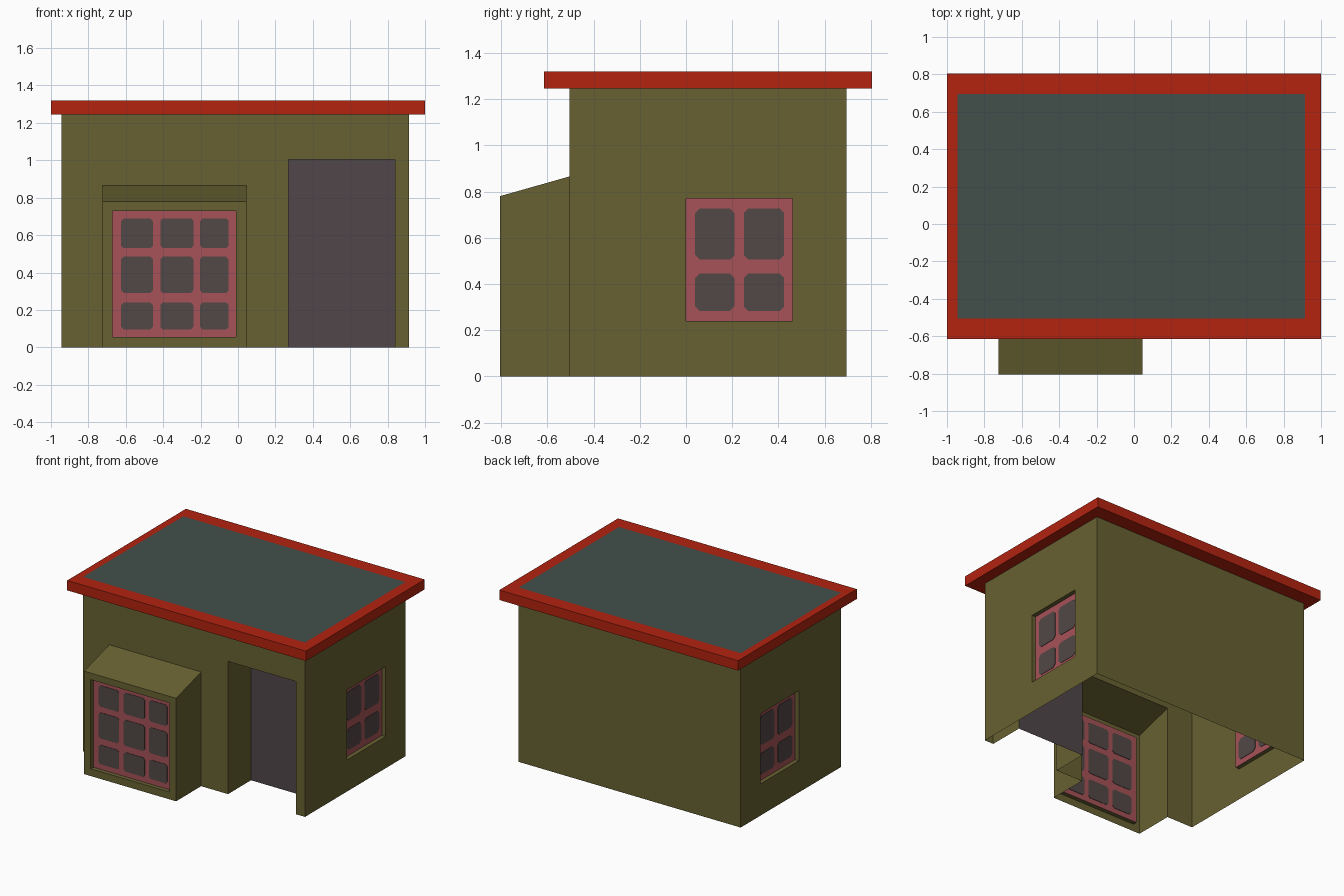
import bpy, bmesh

if "Cube" in bpy.data.objects:
    bpy.data.objects.remove(bpy.data.objects["Cube"])


def material(name, rgb):
    lin = [((c / 255 + 0.055) / 1.055) ** 2.4 for c in rgb]
    m = bpy.data.materials.new(name)
    m.diffuse_color = (*lin, 1)
    m.use_nodes = True
    m.node_tree.nodes["Principled BSDF"].inputs["Base Color"].default_value = m.diffuse_color
    return m


OLIVE = material("olive plaster", (104, 97, 50))
RED = material("red trim", (179, 35, 16))
TEAL = material("dark teal roofing", (66, 79, 74))
PINK = material("pink frame", (166, 82, 87))
GLASS = material("dark glass", (82, 72, 70))
DOOR = material("purple grey door", (80, 70, 73))


def make(name, faces, *mats, rule=None):
    """Object from a list of polygons; rule(face index) picks the material."""
    bm = bmesh.new()
    for i, pts in enumerate(faces):
        f = bm.faces.new([bm.verts.new(p) for p in pts])
        f.material_index = rule(i) if rule else 0
    bmesh.ops.remove_doubles(bm, verts=bm.verts, dist=1e-4)
    me = bpy.data.meshes.new(name)
    bm.to_mesh(me)
    bm.free()
    for m in mats:
        me.materials.append(m)
    ob = bpy.data.objects.new(name, me)
    bpy.context.collection.objects.link(ob)
    return ob


def corners(r):
    u0, u1, v0, v1 = r
    return [(u0, v0), (u1, v0), (u1, v1), (u0, v1)]


def panel(P, outer, holes=()):
    """Flat rectangle on plane P with rectangular holes."""
    us = sorted({u for r in (outer, *holes) for u in r[:2]})
    vs = sorted({v for r in (outer, *holes) for v in r[2:]})
    out = []
    for a, b in zip(us, us[1:]):
        for c, d in zip(vs, vs[1:]):
            m, n = (a + b) / 2, (c + d) / 2
            if not any(h[0] < m < h[1] and h[2] < n < h[3] for h in holes):
                out.append([P(u, v, 0) for u, v in corners((a, b, c, d))])
    return out


def reveal(P, hole, depth, sill=True):
    """Side faces of a recessed opening."""
    c = corners(hole)
    pairs = list(zip(c, c[1:] + c[:1]))
    return [[P(*a, 0), P(*b, 0), P(*b, depth), P(*a, depth)]
            for a, b in (pairs if sill else pairs[1:])]


# Main dimensions
X0, X1, Y0, Y1, H, TOP = -0.945, 0.915, -0.505, 0.695, 1.245, 1.32
BX0, BX1, BY, BZ0, BZ1 = -0.725, 0.045, -0.805, 0.78, 0.865
RECESS, DOOR_DEPTH = 0.032, 0.275

# Planes: (across, up, depth inward) to world
front = lambda u, v, d: (u, Y0 + d, v)
back = lambda u, v, d: (-u, Y1 - d, v)
right = lambda u, v, d: (X1 - d, u, v)
left = lambda u, v, d: (X0 + d, 0.46 - u, v)
bay = lambda u, v, d: (u, BY + d, v)

door_hole = (0.27, 0.84, 0, 1.005)
bay_hole = (BX0, BX1, 0, BZ1)
side_win = (0.0, 0.46, 0.24, 0.77)
bay_win = (-0.67, -0.01, 0.055, 0.73)

# House walls (open below) with door and window reveals
walls = panel(front, (X0, X1, 0, H), [door_hole, bay_hole])
walls += panel(back, (-X1, -X0, 0, H))
walls += panel(right, (Y0, Y1, 0, H), [side_win])
walls += panel(left, (0.46 - Y1, 0.46 - Y0, 0, H), [side_win])
walls += reveal(front, door_hole, DOOR_DEPTH, sill=False)
walls += reveal(right, side_win, RECESS) + reveal(left, side_win, RECESS)
make("house_walls", walls, OLIVE)

# Bay with sloping top, open towards the house
profile = [(BY, 0), (Y0, 0), (Y0, BZ1), (BY, BZ0)]
bay_faces = panel(bay, (BX0, BX1, 0, BZ0), [bay_win]) + reveal(bay, bay_win, RECESS)
bay_faces.append([(BX1, y, z) for y, z in profile])
bay_faces.append([(BX0, y, z) for y, z in reversed(profile)])
bay_faces.append([(BX0, BY, BZ0), (BX1, BY, BZ0), (BX1, Y0, BZ1), (BX0, Y0, BZ1)])
make("window_bay", bay_faces, OLIVE)

# Recessed door
make("door", [[front(u, v, DOOR_DEPTH) for u, v in corners(door_hole)]], DOOR)

# Roof slab: underside ring, edges, top ring and teal centre
RX0, RX1, RY0, RY1 = -1.0, 1.0, -0.615, 0.805
under = lambda u, v, d: (u, -v, H)
above = lambda u, v, d: (u, v, TOP)
roof = panel(under, (RX0, RX1, -RY1, -RY0), [(X0, X1, -Y1, -Y0)])
roof += panel(above, (RX0, RX1, RY0, RY1), [(X0, X1, Y0, Y1)])
rim = corners((RX0, RX1, RY0, RY1))
roof += [[(*a, H), (*b, H), (*b, TOP), (*a, TOP)] for a, b in zip(rim, rim[1:] + rim[:1])]
roof += panel(above, (X0, X1, Y0, Y1))
last = len(roof) - 1
make("roof", roof, RED, TEAL, rule=lambda i: int(i == last))


def window(name, P, rect, cols, rows, cut=0.02):
    """Frame sheet plus thin panes with clipped corners."""
    make(name + "_frame", [[P(u, v, RECESS) for u, v in corners(rect)]], PINK)
    panes = []
    for a, b in cols:
        for c, d in rows:
            o = [(a + cut, c), (b - cut, c), (b, c + cut), (b, d - cut),
                 (b - cut, d), (a + cut, d), (a, d - cut), (a, c + cut)]
            f = [P(u, v, RECESS - 0.003) for u, v in o]
            k = [P(u, v, RECESS + 0.003) for u, v in o]
            panes += [f, k[::-1]]
            for i in range(8):
                j = (i + 1) % 8
                panes.append([f[j], f[i], k[i], k[j]])
    make(name + "_panes", panes, GLASS)


# Windows
window("bay_window", bay, bay_win,
       [(-0.625, -0.455), (-0.415, -0.238), (-0.202, -0.05)],
       [(0.095, 0.24), (0.29, 0.485), (0.53, 0.69)], 0.014)
for label, plane in (("right", right), ("left", left)):
    window(label + "_window", plane, side_win,
           [(0.04, 0.21), (0.25, 0.425)], [(0.283, 0.445), (0.505, 0.727)])
